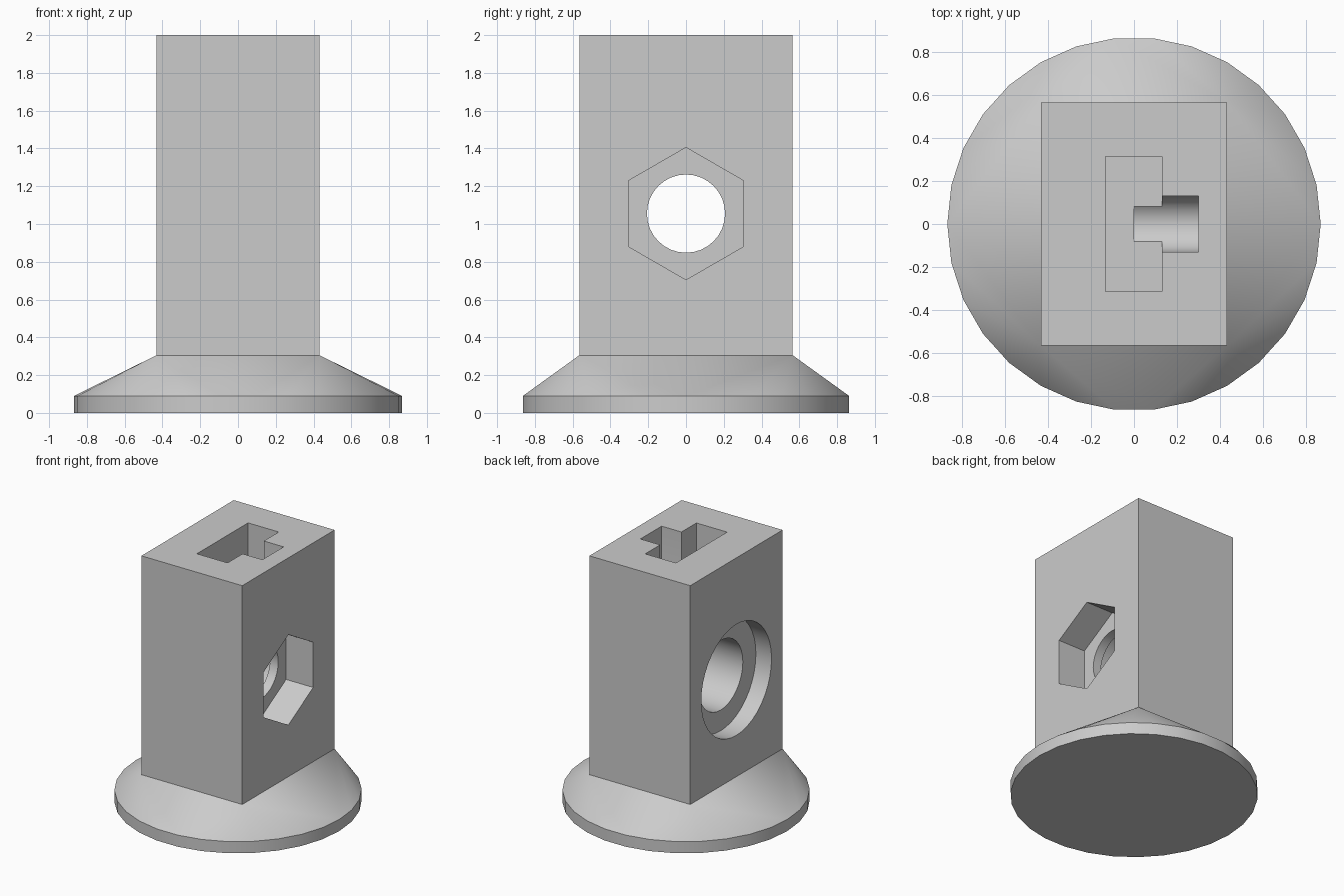
import bpy, bmesh
from math import sin, cos, pi, radians

cube = bpy.data.objects.get("Cube")
if cube:
    bpy.data.objects.remove(cube)

grey = bpy.data.materials.new("light_grey")
grey.use_nodes = True
colour = (0.6, 0.6, 0.6, 1)
grey.diffuse_color = colour
grey.node_tree.nodes["Principled BSDF"].inputs["Base Color"].default_value = colour

HALF_X, HALF_Y, HEIGHT = 0.432, 0.565, 2.0
BORE_Z = 1.055


def add_object(name, bm):
    bmesh.ops.recalc_face_normals(bm, faces=bm.faces)
    mesh = bpy.data.meshes.new(name)
    bm.to_mesh(mesh)
    bm.free()
    mesh.materials.append(grey)
    obj = bpy.data.objects.new(name, mesh)
    bpy.context.collection.objects.link(obj)
    return obj


def ring(radius, sides, z=BORE_Z):
    return [(radius * sin(2 * pi * i / sides), z + radius * cos(2 * pi * i / sides))
            for i in range(sides)]


def prism(name, profile, x0, x1):
    """Cutter with a (y, z) profile running along x."""
    bm = bmesh.new()
    face = bm.faces.new([bm.verts.new((x0, y, z)) for y, z in profile])
    out = bmesh.ops.extrude_face_region(bm, geom=[face])["geom"]
    for v in out:
        if isinstance(v, bmesh.types.BMVert):
            v.co.x = x1
    return add_object(name, bm)


# Foot: round disc flaring up to the rectangular column
bm = bmesh.new()
for z in (0, 0.09):
    for i in range(30):
        a = 2 * pi * i / 30
        bm.verts.new((0.868 * cos(a), 0.868 * sin(a), z))
for sx in (-1, 1):
    for sy in (-1, 1):
        bm.verts.new((sx * HALF_X, sy * HALF_Y, 0.305))
bmesh.ops.convex_hull(bm, input=bm.verts)
bmesh.ops.dissolve_limit(bm, angle_limit=radians(0.5), verts=bm.verts, edges=bm.edges)

# Column: extruded from the top of the foot
top = max(bm.faces, key=lambda f: f.calc_center_median().z)
column = bmesh.ops.extrude_face_region(bm, geom=[top])["geom"]
for v in column:
    if isinstance(v, bmesh.types.BMVert):
        v.co.z = HEIGHT
if top.is_valid:
    bmesh.ops.delete(bm, geom=[top], context="FACES_ONLY")
stand = add_object("column_stand", bm)

# Rounded-bottom side notch of the top slot
notch = [(0.13 * cos(pi + pi * i / 12), 1.6 + 0.13 * sin(pi + pi * i / 12))
         for i in range(13)] + [(0.13, 2.1), (-0.13, 2.1)]
slot = [(-0.313, 1.5), (0.313, 1.5), (0.313, 2.1), (-0.313, 2.1)]

cutters = [
    prism("through_bore_cutter", ring(0.207, 32), -0.6, 0.6),
    prism("wide_bore_cutter", ring(0.27, 32), -0.6, 0.13),
    prism("counterbore_cutter", ring(0.43, 40), -0.6, -0.298),
    prism("hex_pocket_cutter", ring(0.35, 6), 0.2, 0.6),
    prism("top_slot_cutter", slot, -0.133, 0.13),
    prism("notch_cutter", notch, 0.0, 0.3),
]
for cutter in cutters:
    mod = stand.modifiers.new(cutter.name, "BOOLEAN")
    mod.operation = "DIFFERENCE"
    mod.solver = "EXACT"
    mod.object = cutter

# Bake the cuts and remove the cutters
bpy.context.view_layer.update()
graph = bpy.context.evaluated_depsgraph_get()
baked = bpy.data.meshes.new_from_object(stand.evaluated_get(graph))
stand.modifiers.clear()
stand.data = baked
for cutter in cutters:
    bpy.data.objects.remove(cutter)

# Smooth curved walls, keep hard edges
bpy.ops.object.select_all(action="DESELECT")
stand.select_set(True)
bpy.context.view_layer.objects.active = stand
bpy.ops.object.shade_smooth_by_angle(angle=radians(25))
